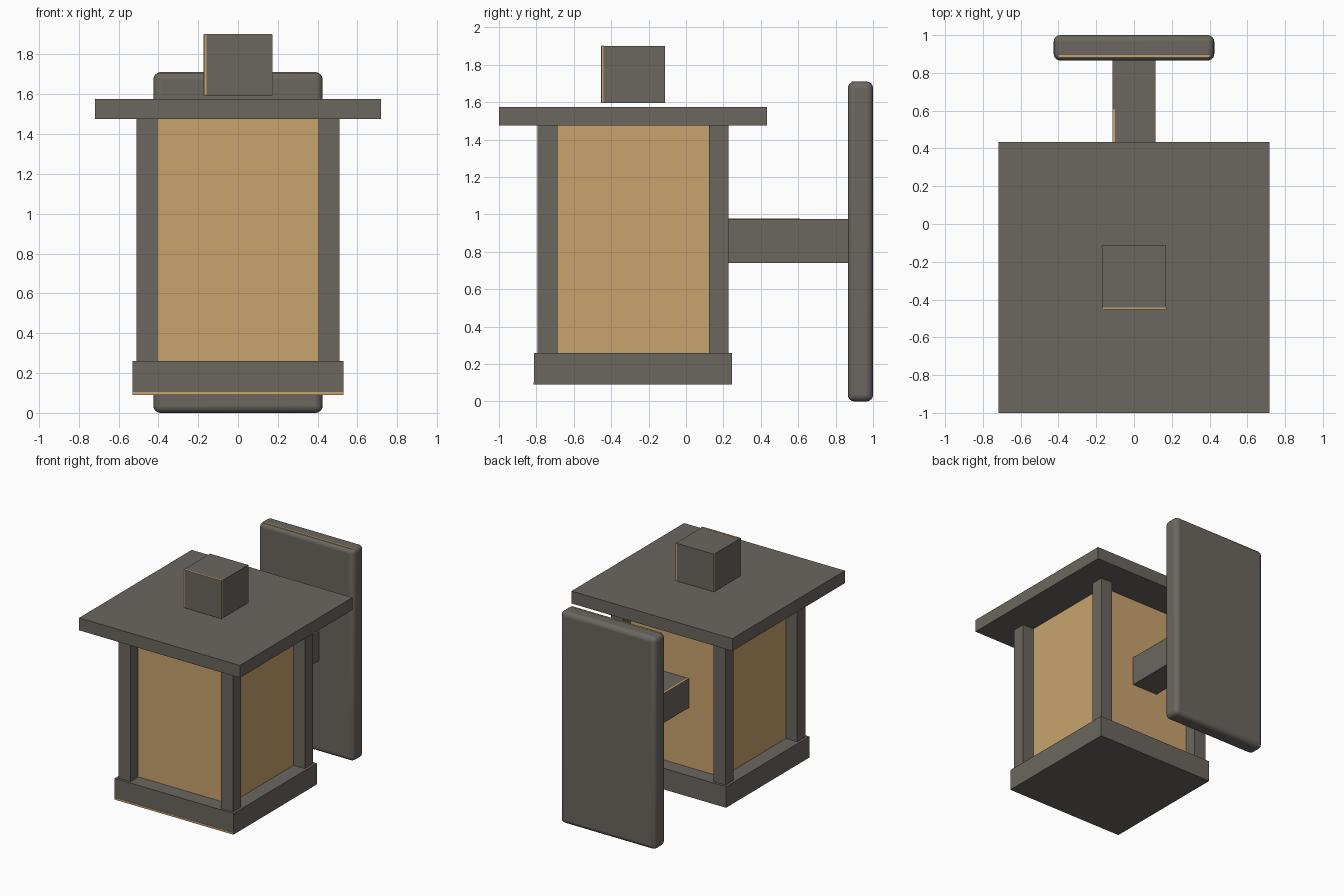
import bpy
import bmesh

cube = bpy.data.objects.get("Cube")
if cube:
    bpy.data.objects.remove(cube, do_unlink=True)


def make_material(name, rgb):
    mat = bpy.data.materials.new(name)
    mat.use_nodes = True
    color = (*rgb, 1)
    mat.diffuse_color = color
    mat.node_tree.nodes["Principled BSDF"].inputs["Base Color"].default_value = color
    return mat


metal = make_material("dark_metal", (0.147, 0.133, 0.114))
glass = make_material("amber_glass", (0.584, 0.371, 0.156))


def box(name, xs, ys, zs, mat):
    """Box spanning the given (low, high) range on each axis."""
    spans = (xs, ys, zs)
    bm = bmesh.new()
    bmesh.ops.create_cube(bm, size=1)
    for v in bm.verts:
        v.co = [lo + (c + 0.5) * (hi - lo) for c, (lo, hi) in zip(v.co, spans)]
    mesh = bpy.data.meshes.new(name)
    bm.to_mesh(mesh)
    bm.free()
    mesh.materials.append(mat)
    obj = bpy.data.objects.new(name, mesh)
    bpy.context.collection.objects.link(obj)
    return obj


def around(center, half):
    return (center - half, center + half)


MID = -0.283          # lantern centre along y
BASE_TOP, ROOF_LOW = 0.26, 1.475
POST = 0.105          # post thickness
EDGE = 0.51           # outer reach of the posts
THIN = 0.002          # trim plate thickness

# Lantern body
box("base", around(0, 0.53), around(MID, 0.53), (0.09, BASE_TOP), metal)
box("glass_panes", around(0, 0.41), around(MID, 0.41), (BASE_TOP, ROOF_LOW), glass)
box("roof", around(0, 0.717), around(MID, 0.717), (ROOF_LOW, 1.575), metal)
for side, sx in (("right", -1), ("left", 1)):
    for end, sy in (("front", -1), ("back", 1)):
        reach = EDGE - POST / 2
        box(f"{end}_{side}_post", around(sx * reach, POST / 2),
            around(MID + sy * reach, POST / 2), (BASE_TOP, ROOF_LOW), metal)

# Cap floating just above the roof
CAP = 0.17
cap_z = (1.595, 1.9)
box("cap", around(0, CAP), around(MID, CAP), cap_z, metal)

# Wall bracket
box("bracket_arm", around(0, 0.115), (0.12, 0.9), (0.74, 0.975), metal)
plate = box("wall_plate", around(0, 0.425), (0.865, 1), (0, 1.71), metal)
bevel = plate.modifiers.new("rounded_edges", "BEVEL")
bevel.width = 0.035
bevel.segments = 4
bpy.context.view_layer.objects.active = plate
plate.select_set(True)
bpy.ops.object.shade_smooth_by_angle(angle=0.8)
plate.select_set(False)

# Thin amber trim lines
W = 0.012
front, back = MID - CAP, MID + CAP
box("cap_trim_front", (-CAP, W - CAP), (front - THIN, front), cap_z, glass)
box("cap_trim_back", (CAP - W, CAP), (back, back + THIN), cap_z, glass)
box("cap_trim_left", (CAP, CAP + THIN), (front, front + W), cap_z, glass)
box("cap_trim_right", (-CAP - THIN, -CAP), (back - W, back), cap_z, glass)
box("cap_trim_top", around(0, CAP), (front, front + W), (1.9, 1.9 + THIN), glass)
box("base_trim", around(0, 0.53), (MID - 0.53 - THIN, MID - 0.53), (0.09, 0.105), glass)
box("arm_trim", (-0.115, -0.1), (0.13, 0.61), (0.975, 0.975 + THIN), glass)
box("wall_plate_trim", around(0, 0.4), (0.884, 0.896), (1.703, 1.711), glass)
